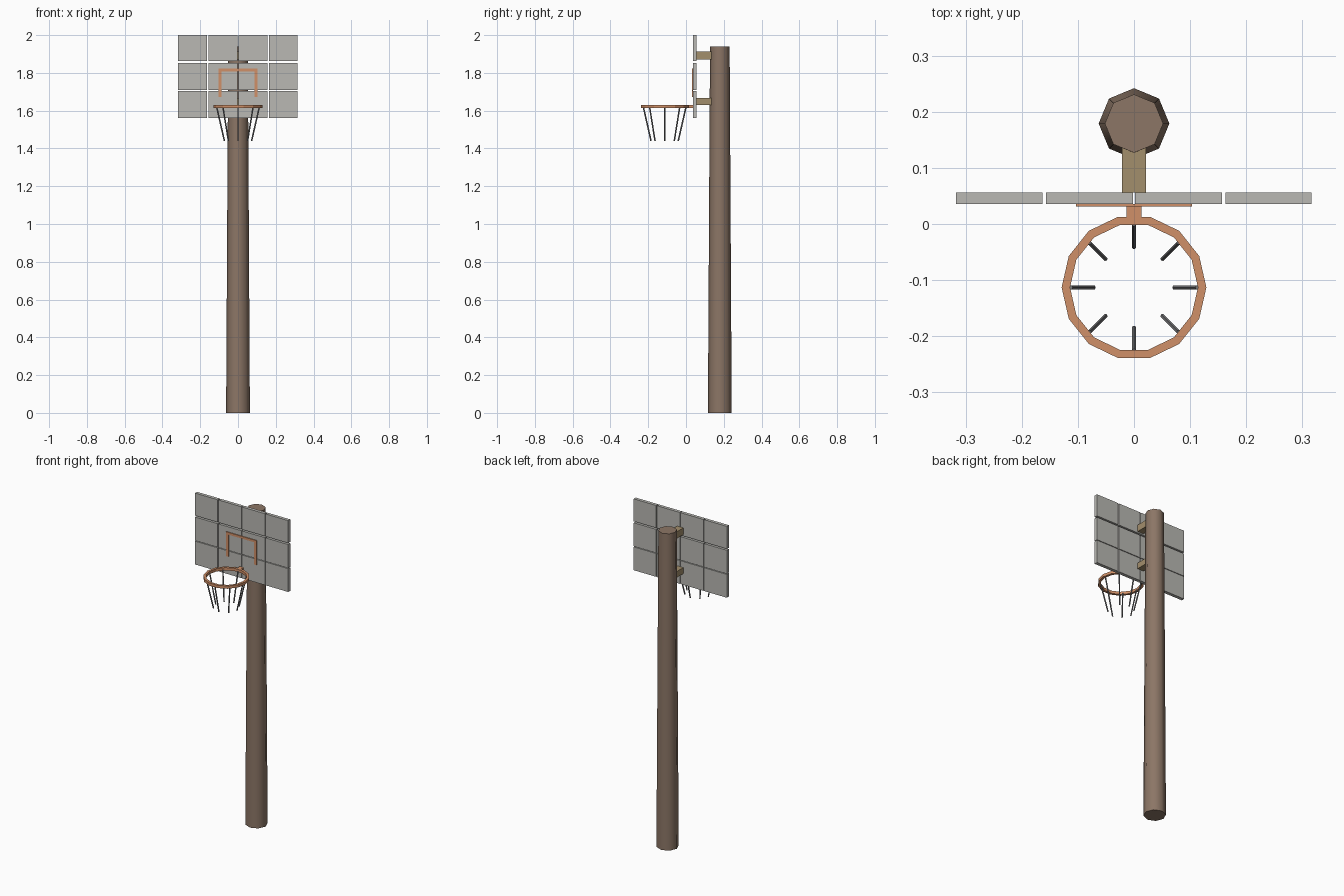
import bpy, bmesh, math
from mathutils import Vector

if "Cube" in bpy.data.objects:
    bpy.data.objects.remove(bpy.data.objects["Cube"])


def material(name, rgb):
    m = bpy.data.materials.new(name)
    m.diffuse_color = [(c / 255 / 12.92 if c < 11 else ((c / 255 + 0.055) / 1.055) ** 2.4) for c in rgb] + [1]
    m.use_nodes = True
    m.node_tree.nodes["Principled BSDF"].inputs["Base Color"].default_value = m.diffuse_color
    return m


BROWN = material("weathered brown", (140, 118, 102))
GREY = material("board grey", (186, 185, 180))
ORANGE = material("rim orange", (208, 144, 104))
TAN = material("bracket tan", (162, 142, 108))
STEEL = material("chain grey", (122, 122, 124))


def finish(name, bm, mat):
    bmesh.ops.recalc_face_normals(bm, faces=bm.faces[:])
    me = bpy.data.meshes.new(name)
    bm.to_mesh(me)
    bm.free()
    me.materials.append(mat)
    ob = bpy.data.objects.new(name, me)
    bpy.context.collection.objects.link(ob)
    return ob


def add_box(bm, x, y, z):
    verts = bmesh.ops.create_cube(bm, size=1)["verts"]
    for v in verts:
        v.co = Vector([a[0] if c < 0 else a[1] for a, c in zip((x, y, z), v.co)])


def boxes(name, mat, *ranges):
    bm = bmesh.new()
    for r in ranges:
        add_box(bm, *r)
    return finish(name, bm, mat)


# Tapered eight-sided pole
bm = bmesh.new()
rings = []
for z, r in ((0, 0.063), (1.94, 0.052)):
    rings.append([bm.verts.new((r * math.cos(k * math.pi / 4), 0.179 + r * math.sin(k * math.pi / 4), z))
                  for k in range(8)])
for k in range(8):
    j = (k + 1) % 8
    f = bm.faces.new((rings[0][k], rings[0][j], rings[1][j], rings[1][k]))
    f.smooth = True
for ring in rings:
    bm.faces.new(ring)
pole = finish("pole", bm, BROWN)
bpy.context.view_layer.objects.active = pole
pole.select_set(True)
bpy.ops.object.shade_smooth_by_angle(angle=math.radians(60))

# Backboard of separate panels with narrow gaps
columns = ((-0.317, -0.163), (-0.157, -0.002), (0.002, 0.157), (0.163, 0.316))
rows = ((1.562, 1.705), (1.709, 1.853), (1.862, 2.0))
boxes("backboard_panels", GREY, *[(c, (0.036, 0.056), r) for c in columns for r in rows])

# Brackets between board and pole
boxes("brackets", TAN, *[((-0.021, 0.021), (0.056, 0.14), z) for z in ((1.631, 1.668), (1.87, 1.912))])

# Target frame on the front of the board
boxes("target_frame", ORANGE,
      ((-0.103, 0.103), (0.031, 0.036), (1.808, 1.822)),
      ((-0.103, -0.087), (0.031, 0.036), (1.672, 1.808)),
      ((0.087, 0.103), (0.031, 0.036), (1.672, 1.808)))

# Fourteen-sided rim with a square section
CY = -0.113
bm = bmesh.new()
section = ((0.114, 1.614), (0.129, 1.614), (0.129, 1.631), (0.114, 1.631))
loops = []
for k in range(14):
    a = k * math.tau / 14
    loops.append([bm.verts.new((r * math.cos(a), CY + r * math.sin(a), z)) for r, z in section])
for k in range(14):
    p, q = loops[k], loops[(k + 1) % 14]
    for i in range(4):
        j = (i + 1) % 4
        bm.faces.new((p[i], p[j], q[j], q[i]))
finish("rim", bm, ORANGE)
boxes("rim_mount", ORANGE, ((-0.013, 0.013), (0.0, 0.036), (1.614, 1.631)))

# Eight hanging net rods leaning inward
bm = bmesh.new()
for k in range(8):
    a = k * math.pi / 4
    d = Vector((math.cos(a), math.sin(a), 0))
    top = Vector((0, CY, 1.62)) + d * 0.113
    low = Vector((0, CY, 1.44)) + d * 0.072
    axis = top - low
    rot = axis.to_track_quat("Z", "Y").to_matrix().to_4x4()
    rot.translation = (top + low) / 2
    bmesh.ops.create_cone(bm, cap_ends=True, segments=6, radius1=0.004, radius2=0.004,
                          depth=axis.length, matrix=rot)
finish("net_rods", bm, STEEL)
